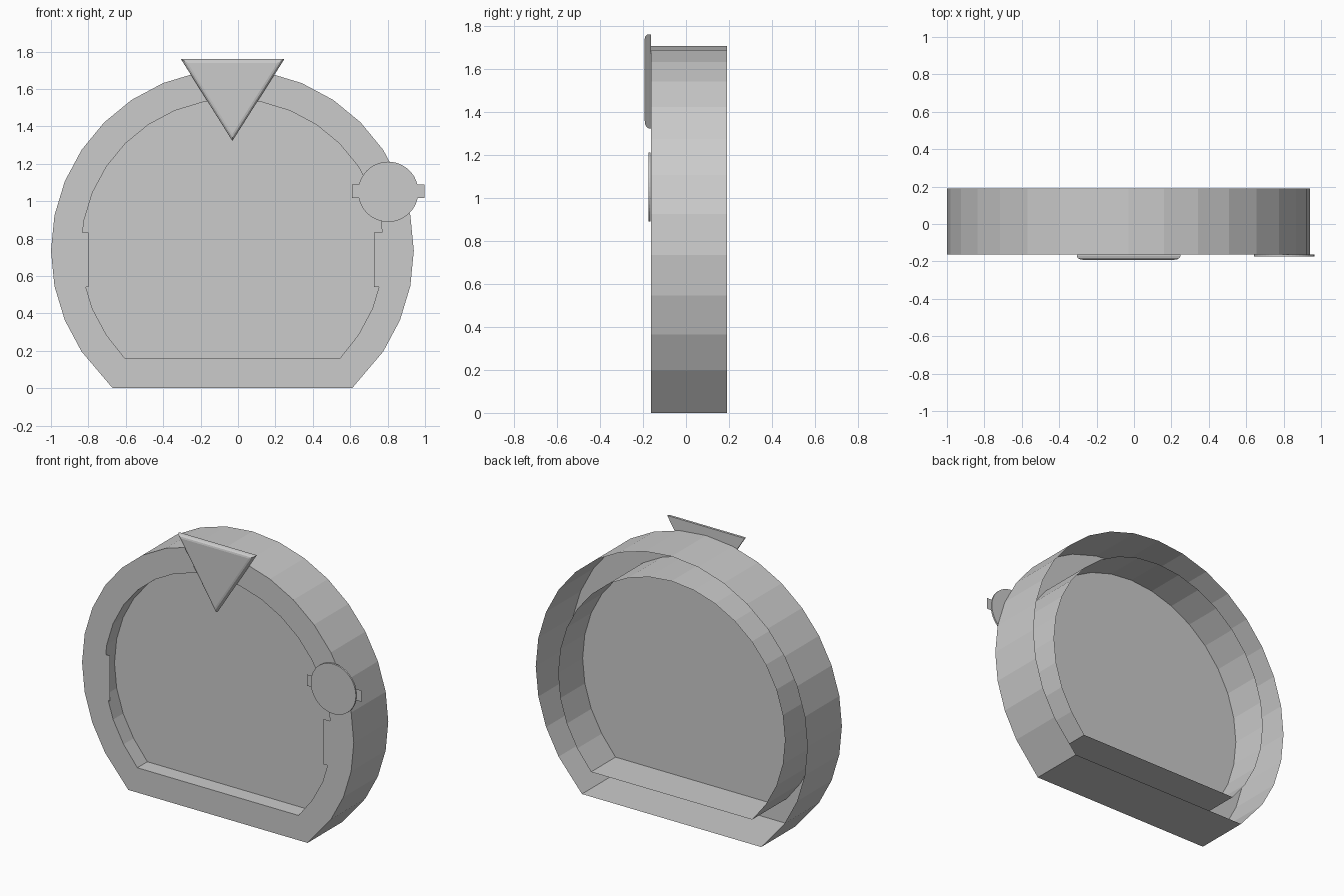
import bpy, bmesh
from math import cos, sin, radians

if "Cube" in bpy.data.objects:
    bpy.data.objects.remove(bpy.data.objects["Cube"])

CX, CZ = -0.03, 0.735          # centre of the round housing
FRONT, BACK = -0.162, 0.19


def finish(name, bm):
    mesh = bpy.data.meshes.new(name)
    bm.to_mesh(mesh)
    bm.free()
    obj = bpy.data.objects.new(name, mesh)
    bpy.context.collection.objects.link(obj)
    return obj


def outline(radius, half_base, base_z):
    """Round outline (32-sided circle) cut off by a flat base."""
    pts = []
    for i in range(-3, 20):
        a = radians(11.25 * i)
        pts.append((CX + radius * cos(a), CZ + radius * sin(a)))
    return pts + [(CX - half_base, base_z), (CX + half_base, base_z)]


def loop(bm, pts, y):
    return [bm.verts.new((x, y, z)) for x, z in pts]


def bridge(bm, a, b):
    n = len(a)
    for i in range(n):
        j = (i + 1) % n
        bm.faces.new((a[i], a[j], b[j], b[i]))


def plate(name, pts, front, back=None):
    """Flat panel, or a closed slab when a back depth is given."""
    bm = bmesh.new()
    a = loop(bm, pts, front)
    bm.faces.new(a)
    if back is not None:
        b = loop(bm, pts, back)
        bm.faces.new(b[::-1])
        bridge(bm, b, a)
        bmesh.ops.recalc_face_normals(bm, faces=bm.faces)
    return finish(name, bm)


def rect(x0, x1, z0, z1):
    return [(x0, z0), (x1, z0), (x1, z1), (x0, z1)]


outer = outline(0.97, 0.64, 0.0)
inner = outline(0.81, 0.575, 0.16)

# Housing: outer wall, front rim and inner wall, hollow at the back
bm = bmesh.new()
rings = [loop(bm, outer, BACK), loop(bm, outer, FRONT),
         loop(bm, inner, FRONT), loop(bm, inner, BACK)]
for a, b in zip(rings, rings[1:]):
    bridge(bm, a, b)
bmesh.ops.recalc_face_normals(bm, faces=bm.faces)
finish("housing", bm)

# Recessed panel inside the inner wall
plate("recessed_panel", inner, -0.06)

# Triangular pointer with rounded front edges
bm = bmesh.new()
tri = [(-0.305, 1.76), (CX, 1.322), (0.248, 1.76)]
a, b = loop(bm, tri, -0.192), loop(bm, tri, FRONT)
front_face = bm.faces.new(a)
bm.faces.new(b[::-1])
bridge(bm, b, a)
bmesh.ops.recalc_face_normals(bm, faces=bm.faces)
bmesh.ops.bevel(bm, geom=list(front_face.edges), offset=0.02, segments=3,
                profile=0.5, affect='EDGES')
finish("triangle_pointer", bm)

# Round latch with a thin cross tab
disc = [(0.803 + 0.161 * cos(radians(7.5 * i)), 1.05 + 0.161 * sin(radians(7.5 * i)))
        for i in range(48)]
plate("latch_disc", disc, -0.175, -0.164)
plate("latch_tab", rect(0.61, 0.998, 1.017, 1.09), -0.168)

# Side markers on the front rim
for side, x0 in (("left", -0.926), ("right", 0.727)):
    plate(side + "_marker", rect(x0, x0 + 0.127, 0.54, 0.832), -0.165)
